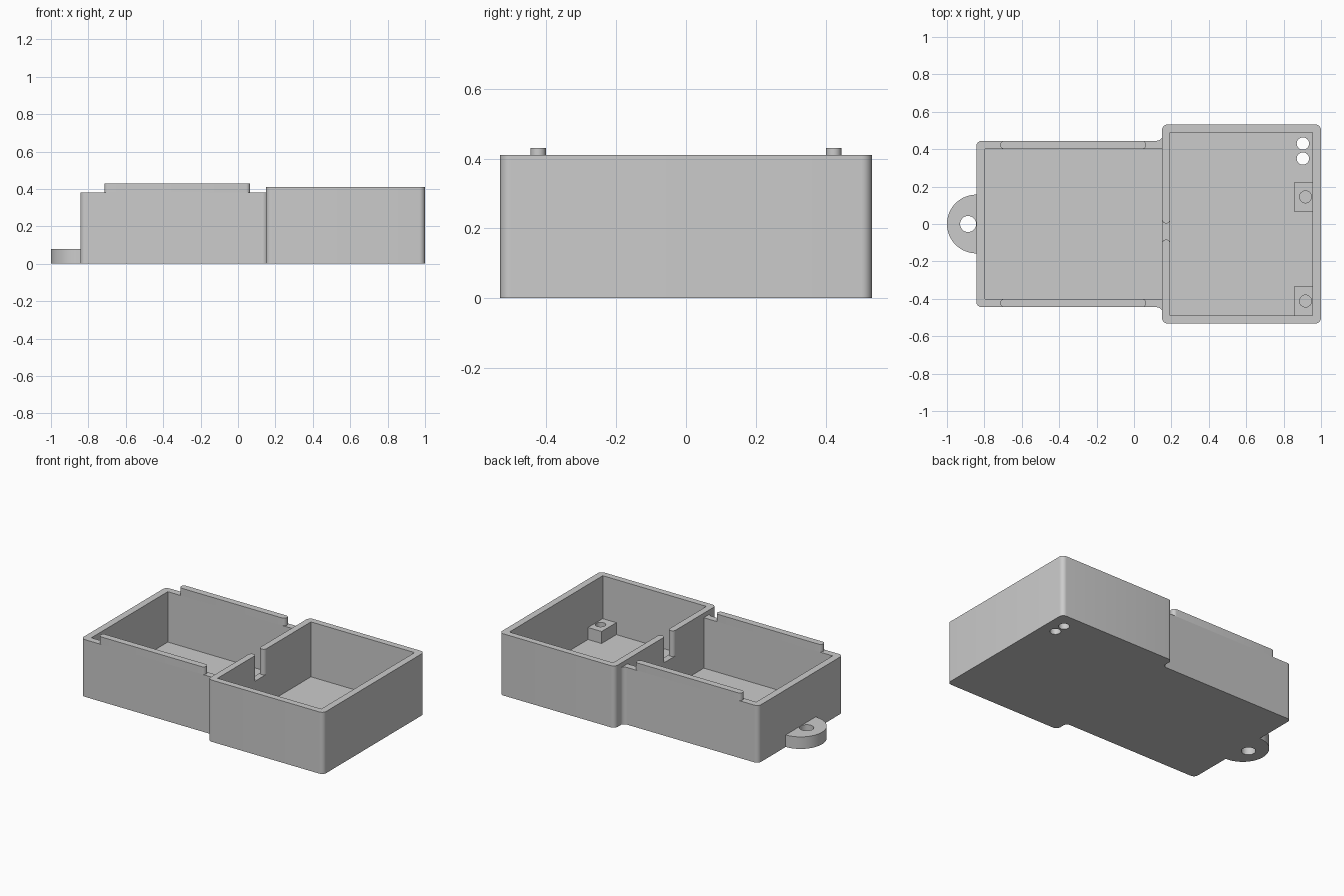
import bpy, bmesh, math
from mathutils import Vector

if "Cube" in bpy.data.objects:
    bpy.data.objects.remove(bpy.data.objects["Cube"], do_unlink=True)

grey = bpy.data.materials.new("light_grey_plastic")
grey.use_nodes = True
grey.diffuse_color = (0.6, 0.6, 0.6, 1)
grey.node_tree.nodes["Principled BSDF"].inputs["Base Color"].default_value = (0.6, 0.6, 0.6, 1)


def arc(cx, cy, r, a0, a1, n):
    angles = [math.radians(a0 + (a1 - a0) * i / n) for i in range(n + 1)]
    return [(cx + r * math.cos(a), cy + r * math.sin(a)) for a in angles]


def circle(cx, cy, r):
    return arc(cx, cy, r, 0, 360, 32)[:-1]


def rounded(corners, n=8):
    """Outline of right-angled corners (x, y, radius), each filleted."""
    out = []
    for i, (x, y, r) in enumerate(corners):
        p = Vector((x, y))
        if r == 0:
            out.append(p)
            continue
        u = (Vector(corners[i - 1][:2]) - p).normalized()
        v = (Vector(corners[(i + 1) % len(corners)][:2]) - p).normalized()
        c = p + (u + v) * r
        for k in range(n + 1):
            t = math.pi / 2 * k / n
            out.append(c - v * r * math.cos(t) - u * r * math.sin(t))
    return out


def rect(x0, x1, y0, y1, r=0):
    return rounded([(x0, y0, r), (x1, y0, r), (x1, y1, r), (x0, y1, r)])


def prism(name, outline, z0, z1):
    """Extrude a counter-clockwise outline between two heights."""
    bm = bmesh.new()
    low = [bm.verts.new((p[0], p[1], z0)) for p in outline]
    high = [bm.verts.new((p[0], p[1], z1)) for p in outline]
    bm.faces.new(low[::-1])
    bm.faces.new(high)
    for i in range(len(low)):
        j = (i + 1) % len(low)
        bm.faces.new((low[i], low[j], high[j], high[i]))
    bmesh.ops.recalc_face_normals(bm, faces=bm.faces)
    mesh = bpy.data.meshes.new(name)
    bm.to_mesh(mesh)
    bm.free()
    mesh.materials.append(grey)
    obj = bpy.data.objects.new(name, mesh)
    bpy.context.collection.objects.link(obj)
    return obj


def combine(obj, other, operation="DIFFERENCE"):
    """Apply a boolean and discard the second object."""
    mod = obj.modifiers.new("cut", "BOOLEAN")
    mod.operation, mod.object, mod.solver = operation, other, "EXACT"
    bpy.context.view_layer.update()
    graph = bpy.context.evaluated_depsgraph_get()
    mesh = bpy.data.meshes.new_from_object(obj.evaluated_get(graph))
    obj.modifiers.remove(mod)
    obj.data = mesh
    bpy.data.objects.remove(other, do_unlink=True)


def smooth(obj):
    for face in obj.data.polygons:
        face.use_smooth = True
    obj.data.set_sharp_from_angle(angle=math.radians(30))


FLOOR, LOW, HIGH, ROUND = 0.045, 0.38, 0.41, 0.03
parts = []

# Two-bay tray: wide bay joined to a narrow bay with a filleted neck
tray = prism("tray", rect(0.15, 1.0, -0.532, 0.532, ROUND), 0, HIGH)
narrow = prism("narrow_bay", rounded([
    (-0.843, -0.445, ROUND), (0.152, -0.445, ROUND), (0.152, -0.48, 0), (0.17, -0.48, 0),
    (0.17, 0.48, 0), (0.152, 0.48, 0), (0.152, 0.445, ROUND), (-0.843, 0.445, ROUND)]), 0, LOW)
combine(tray, narrow, "UNION")

# Hollow bays, leaving a dividing wall
combine(tray, prism("wide_cavity", rect(0.193, 0.955, -0.49, 0.49), FLOOR, 1))
combine(tray, prism("narrow_cavity", rect(-0.797, 0.15, -0.401, 0.401), FLOOR, 1))

# Cable slot in the divider, with rounded wall ends
r = 0.022
slot = ([(0.12, -0.083 - r)] + arc(0.1715, -0.083 - r, r, 180, 0, 12)
        + [(0.223, -0.083 - r), (0.223, 0.003 + r)]
        + arc(0.1715, 0.003 + r, r, 360, 180, 12) + [(0.12, 0.003 + r)])
combine(tray, prism("divider_slot", slot, 0.24, 1))

# Pair of floor holes
for y in (0.35, 0.43):
    combine(tray, prism("floor_hole", circle(0.903, y, 0.033), -0.1, 0.2))
parts.append(tray)

# Raised rails on the narrow bay's long walls
for side, y in (("front", -0.423), ("back", 0.423)):
    parts.append(prism(side + "_rail", arc(0.043, y, 0.022, -90, 90, 12)
                       + arc(-0.693, y, 0.022, 90, 270, 12), LOW, 0.43))

# Screw blocks with blind holes
for name, y in (("front", -0.412), ("back", 0.145)):
    block = prism(name + "_screw_block", rect(0.855, 0.955, y - 0.077, y + 0.077), FLOOR, 0.125)
    combine(block, prism("screw_hole", circle(0.917, y, 0.032), 0.06, 0.3))
    parts.append(block)

# Mounting tab with a screw hole
tab = prism("mounting_tab", arc(-0.843, 0, 0.157, 90, 270, 32), 0, 0.08)
combine(tab, prism("tab_hole", circle(-0.887, 0, 0.043), -0.1, 0.2))
parts.append(tab)

for part in parts:
    smooth(part)
